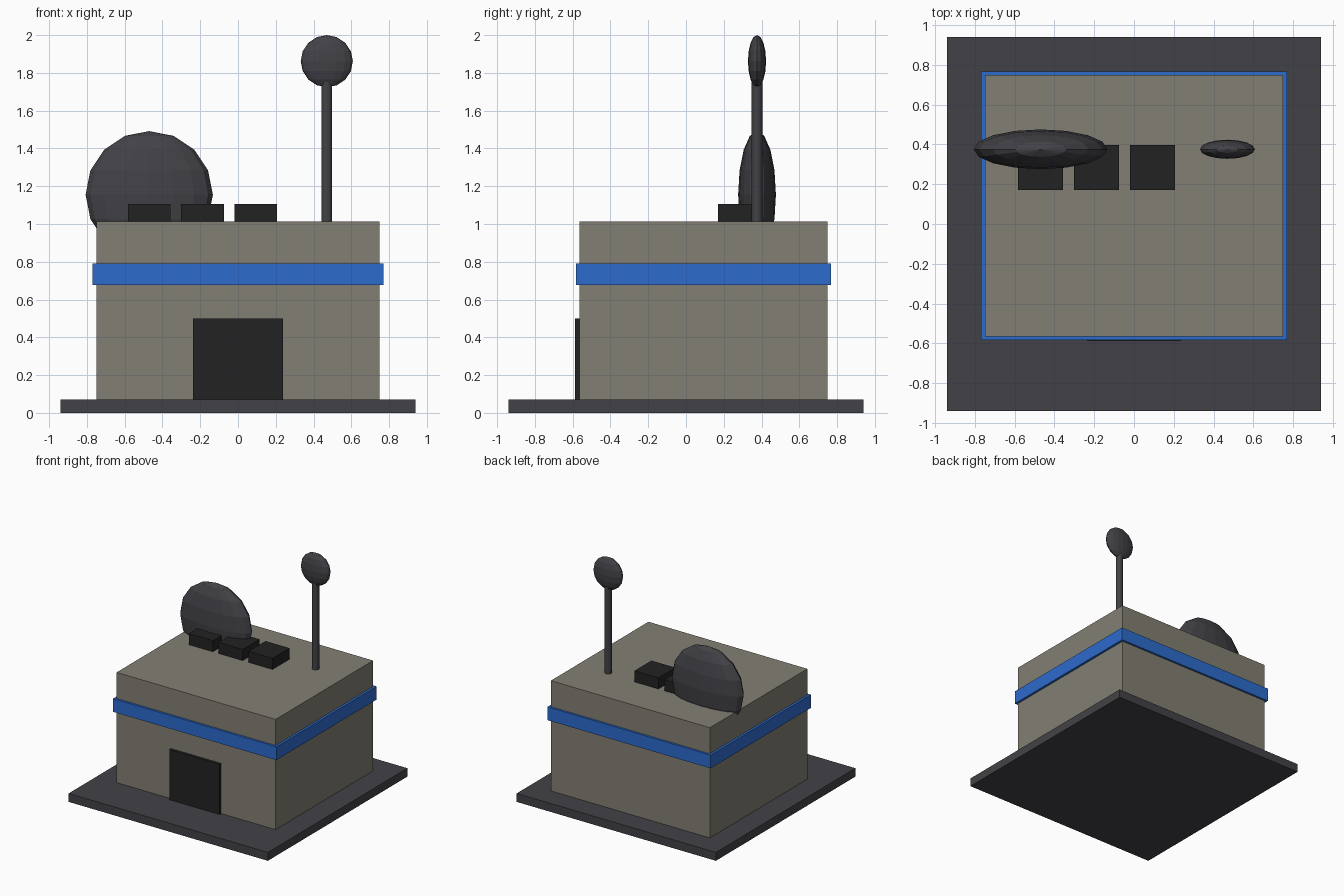
import bpy
from math import radians

cube = bpy.data.objects.get("Cube")
if cube:
    bpy.data.objects.remove(cube, do_unlink=True)


def material(name, r, g, b):
    m = bpy.data.materials.new(name)
    m.use_nodes = True
    m.diffuse_color = (r, g, b, 1)
    m.node_tree.nodes["Principled BSDF"].inputs["Base Color"].default_value = (r, g, b, 1)
    return m


STONE = material("warm grey wall", 0.225, 0.212, 0.172)
METAL = material("dark grey metal", 0.055, 0.053, 0.061)
BLACK = material("near black", 0.016, 0.016, 0.016)
BLUE = material("blue trim", 0.026, 0.147, 0.61)


def finish(name, mat):
    obj = bpy.context.object
    obj.name = obj.data.name = name
    obj.data.materials.append(mat)
    bpy.ops.object.transform_apply(location=False, rotation=True, scale=True)
    return obj


def box(name, mat, low, high):
    center = [(a + b) / 2 for a, b in zip(low, high)]
    bpy.ops.mesh.primitive_cube_add(size=1, location=center)
    bpy.context.object.scale = [b - a for a, b in zip(low, high)]
    return finish(name, mat)


def flat_ball(name, mat, center, radius, depth):
    bpy.ops.mesh.primitive_uv_sphere_add(segments=16, ring_count=8, location=center)
    bpy.context.object.scale = (radius, depth, radius)
    return finish(name, mat)


# Ground slab and building body
SLAB_TOP, ROOF = 0.072, 1.012
box("base_slab", METAL, (-0.94, -0.94, 0), (0.94, 0.94, SLAB_TOP))
box("building_body", STONE, (-0.75, -0.565, SLAB_TOP), (0.75, 0.75, ROOF))

# Trim band around the walls, and the front door
box("trim_band", BLUE, (-0.77, -0.583, 0.677), (0.77, 0.768, 0.79))
box("front_door", BLACK, (-0.237, -0.588, SLAB_TOP), (0.237, -0.56, 0.5))

# Row of roof vents
for i in range(3):
    x = -0.47 + i * 0.282
    box(f"roof_vent_{i + 1}", BLACK, (x - 0.113, 0.17, ROOF), (x + 0.113, 0.398, 1.107))

# Roof dish, partly sunk into the roof
flat_ball("roof_dish", METAL, (-0.47, 0.376, 1.155), 0.337, 0.1)

# Antenna mast and its flattened head
bpy.ops.mesh.primitive_cylinder_add(vertices=12, radius=0.028, depth=0.78,
                                    location=(0.47, 0.376, ROOF + 0.39))
finish("antenna_mast", METAL)
flat_ball("antenna_head", METAL, (0.47, 0.376, 1.862), 0.138, 0.048)
